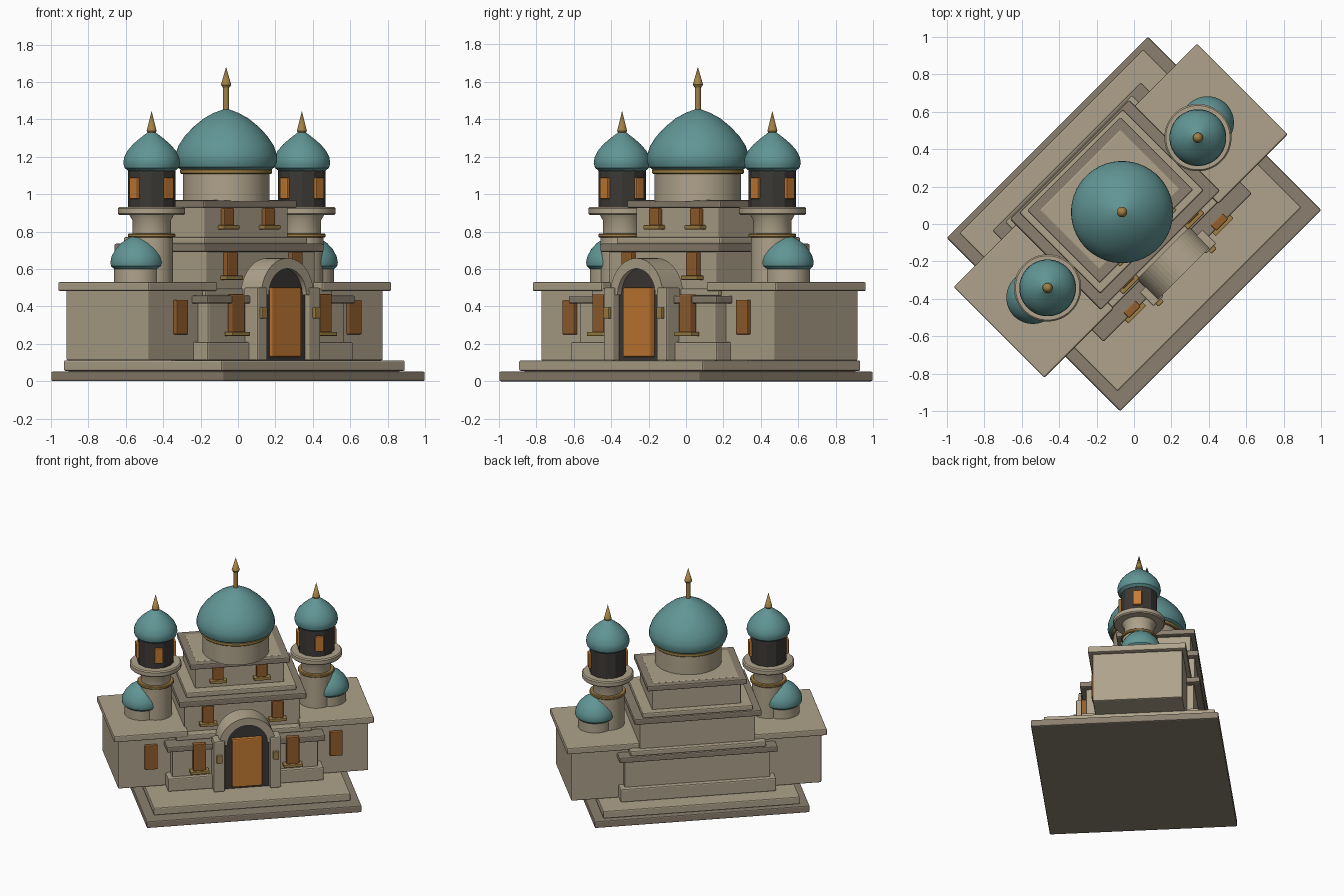
import bpy, bmesh, math
from mathutils import Matrix

if "Cube" in bpy.data.objects:
    bpy.data.objects.remove(bpy.data.objects["Cube"])

TURN = Matrix.Rotation(math.radians(45), 4, 'Z')   # building stands diagonally


def material(name, rgb):
    m = bpy.data.materials.new(name)
    m.diffuse_color = (*rgb, 1)
    m.use_nodes = True
    m.node_tree.nodes["Principled BSDF"].inputs["Base Color"].default_value = m.diffuse_color
    return m


STONE = material("beige stone", (0.43, 0.365, 0.26))
TRIM = material("grey brown trim", (0.26, 0.215, 0.16))
TEAL = material("teal roof", (0.12, 0.30, 0.30))
GOLD = material("gold", (0.36, 0.22, 0.06))
AMBER = material("amber", (0.56, 0.20, 0.035))
BROWN = material("brown window", (0.30, 0.115, 0.027))
DARK = material("dark panel", (0.045, 0.04, 0.036))


def finish(name, bm, mat, smooth=False):
    bmesh.ops.recalc_face_normals(bm, faces=bm.faces)
    me = bpy.data.meshes.new(name)
    bm.to_mesh(me)
    bm.free()
    me.materials.append(mat)
    if smooth:
        me.shade_smooth()
        me.set_sharp_from_angle(angle=math.radians(35))
    me.transform(TURN)
    ob = bpy.data.objects.new(name, me)
    bpy.context.collection.objects.link(ob)
    return ob


def box(name, mat, u0, u1, v0, v1, z0, z1, bevel=0.008, spin=None):
    bm = bmesh.new()
    bmesh.ops.create_cube(bm, size=1)
    bmesh.ops.scale(bm, verts=bm.verts, vec=(u1 - u0, v1 - v0, z1 - z0))
    bmesh.ops.translate(bm, verts=bm.verts,
                        vec=((u0 + u1) / 2, (v0 + v1) / 2, (z0 + z1) / 2))
    if bevel:
        bmesh.ops.bevel(bm, geom=bm.edges[:], offset=bevel, segments=2,
                        profile=0.5, affect='EDGES')
    if spin:
        bm.transform(spin)
    return finish(name, bm, mat)


def lathe(name, mat, profile, u, v, sides=40, smooth=True):
    bm = bmesh.new()
    rings = []
    for r, z in profile:
        if r == 0:
            rings.append([bm.verts.new((u, v, z))])
            continue
        rings.append([bm.verts.new((u + r * math.cos(a), v + r * math.sin(a), z))
                      for a in (2 * math.pi * (i + 0.5) / sides for i in range(sides))])
    for a, b in zip(rings, rings[1:]):
        for i in range(sides):
            j = (i + 1) % sides
            if len(b) == 1:
                bm.faces.new((a[i], a[j], b[0]))
            else:
                bm.faces.new((a[i], a[j], b[j], b[i]))
    for end in (rings[0], rings[-1]):
        if len(end) > 1:
            bm.faces.new(end)
    return finish(name, bm, mat, smooth)


def disc(name, mat, r, z0, z1, u, v, c=0.008):
    return lathe(name, mat, [(r - c, z0), (r, z0 + c), (r, z1 - c), (r - c, z1)], u, v)


def arch_points(r, z, n=24):
    return [(r * math.cos(math.pi * i / n), z + r * math.sin(math.pi * i / n))
            for i in range(n + 1)]


def extrude_quads(name, mat, faces, v0, v1):
    # upright flat faces given as (u, z) loops, thickened from v0 to v1
    bm = bmesh.new()
    for loop in faces:
        bm.faces.new([bm.verts.new((u, v0, z)) for u, z in loop])
    bmesh.ops.remove_doubles(bm, verts=bm.verts, dist=1e-5)
    ext = bmesh.ops.extrude_face_region(bm, geom=bm.faces[:])
    moved = [g for g in ext["geom"] if isinstance(g, bmesh.types.BMVert)]
    bmesh.ops.translate(bm, verts=moved, vec=(0, v1 - v0, 0))
    return finish(name, bm, mat)


# stepped base
box("base_step_lower", TRIM, -0.76, 0.76, -0.655, 0.655, 0, 0.052)
box("base_core", STONE, -0.67, 0.67, -0.55, 0.61, 0.03, 0.08, 0)
box("base_step_upper", STONE, -0.695, 0.695, -0.57, 0.625, 0.055, 0.112)

# central tiers: name, colour, half width, front, back, bottom, top
TIERS = [
    ("plinth", STONE, 0.55, -0.32, 0.50, 0.11, 0.21),
    ("lower_wall", STONE, 0.515, -0.29, 0.465, 0.20, 0.43),
    ("lower_cornice", TRIM, 0.56, -0.33, 0.51, 0.415, 0.457),
    ("lower_roof_step", STONE, 0.48, -0.235, 0.495, 0.455, 0.495),
    ("middle_wall", STONE, 0.41, -0.175, 0.46, 0.485, 0.70),
    ("middle_cornice", TRIM, 0.45, -0.20, 0.488, 0.69, 0.735),
    ("middle_roof_step", STONE, 0.39, -0.135, 0.475, 0.733, 0.772),
    ("upper_wall", STONE, 0.315, -0.065, 0.425, 0.765, 0.94),
    ("upper_cornice", TRIM, 0.353, -0.094, 0.455, 0.925, 0.966),
    ("upper_roof_panel", STONE, 0.305, -0.045, 0.41, 0.95, 0.969),
]
for name, mat, w, front, back, z0, z1 in TIERS:
    box(name, mat, -w, w, front, back, z0, z1)


def window(name, u, v, w, z0, z1, sill=True):
    box(name, BROWN, u - w / 2, u + w / 2, v - 0.022, v + 0.02, z0, z1, 0.006)
    if sill:
        box(name + "_sill", GOLD, u - w / 2 - 0.022, u + w / 2 + 0.022,
            v - 0.04, v + 0.02, z0 - 0.018, z0 + 0.004, 0.004)


for s, side in ((-1, "left"), (1, "right")):
    # windows on the central tiers
    window(side + "_lower_window", s * 0.33, -0.315, 0.09, 0.26, 0.465)
    window(side + "_middle_window", s * 0.245, -0.185, 0.08, 0.56, 0.69)
    window(side + "_upper_window", s * 0.155, -0.068, 0.075, 0.83, 0.925)

    # side wing with overhanging roof slab
    a, b = sorted((s * 0.42, s * 0.885))
    box(side + "_wing", STONE, a, b, -0.212, 0.415, 0.11, 0.49)
    a, b = sorted((s * 0.395, s * 0.92))
    box(side + "_wing_roof", STONE, a, b, -0.242, 0.443, 0.482, 0.53)
    window(side + "_wing_window", s * 0.655, -0.215, 0.09, 0.25, 0.435, False)

    # tower
    u, v = s * 0.568, 0.085
    lathe(side + "_tower_shaft", STONE,
          [(0.115, 0.52), (0.115, 0.78), (0.103, 0.78), (0.103, 0.86), (0.125, 0.90)], u, v)
    disc(side + "_tower_ring", GOLD, 0.127, 0.768, 0.79, u, v, 0.005)
    disc(side + "_tower_balcony", STONE, 0.18, 0.888, 0.932, u, v)
    lathe(side + "_tower_lantern", DARK, [(0.127, 0.93), (0.127, 1.14)], u, v, 12, False)
    for k, turn in enumerate((-90, 0, 90)):
        spin = Matrix.Translation((u, v, 0)) @ Matrix.Rotation(math.radians(turn), 4, 'Z')
        box(f"{side}_lantern_window_{k + 1}", AMBER, -0.03, 0.03, -0.14, -0.11,
            0.975, 1.088, 0.005, spin)
    lathe(side + "_tower_dome", TEAL,
          [(0.125, 1.125), (0.145, 1.14), (0.152, 1.165), (0.148, 1.195), (0.13, 1.232),
           (0.10, 1.267), (0.065, 1.297), (0.035, 1.32), (0.015, 1.335), (0, 1.345)], u, v)
    lathe(side + "_tower_spike", GOLD, [(0.02, 1.325), (0.027, 1.338), (0, 1.445)], u, v, 16)

    # small dome beside the tower
    lathe(side + "_annex_drum", STONE, [(0.122, 0.52), (0.122, 0.62)], s * 0.66, 0.105)
    lathe(side + "_annex_dome", TEAL,
          [(0.122, 0.60), (0.138, 0.615), (0.142, 0.635), (0.135, 0.668), (0.115, 0.705),
           (0.085, 0.738), (0.045, 0.765), (0, 0.785)], s * 0.66, 0.105)

    # portal pillar with gold block
    a, b = sorted((s * 0.16, s * 0.238))
    box(side + "_portal_pillar", STONE, a, b, -0.385, -0.28, 0.11, 0.50)
    a, b = sorted((s * 0.18, s * 0.22))
    box(side + "_pillar_block", GOLD, a, b, -0.405, -0.37, 0.335, 0.395, 0.005)

# portal arch, dark recess and door
SPRING = 0.46
outer, inner = arch_points(0.198, SPRING), arch_points(0.142, SPRING)
extrude_quads("portal_arch", STONE,
              [(outer[i], outer[i + 1], inner[i + 1], inner[i]) for i in range(24)],
              -0.375, -0.22)
extrude_quads("portal_recess", DARK,
              [[(0.165, 0.11)] + [(0.165, SPRING)] + arch_points(0.15, SPRING)
               + [(-0.165, SPRING), (-0.165, 0.11)]], -0.345, -0.23)
box("door", AMBER, -0.108, 0.108, -0.372, -0.33, 0.13, 0.50)

# main drum, dome and finial
DV = 0.09
lathe("main_drum", STONE, [(0.232, 0.96), (0.232, 1.13)], 0, DV, 48)
disc("main_drum_ring", GOLD, 0.246, 1.108, 1.135, 0, DV, 0.005)
lathe("main_dome", TEAL,
      [(0.24, 1.13), (0.262, 1.145), (0.273, 1.175), (0.272, 1.21), (0.255, 1.26),
       (0.222, 1.31), (0.175, 1.36), (0.12, 1.405), (0.065, 1.435), (0.025, 1.45),
       (0, 1.457)], 0, DV, 48)
lathe("finial_rod", GOLD, [(0.016, 1.44), (0.016, 1.585)], 0, DV, 16)
lathe("finial_tip", GOLD, [(0.018, 1.57), (0.028, 1.585), (0, 1.68)], 0, DV, 16)
